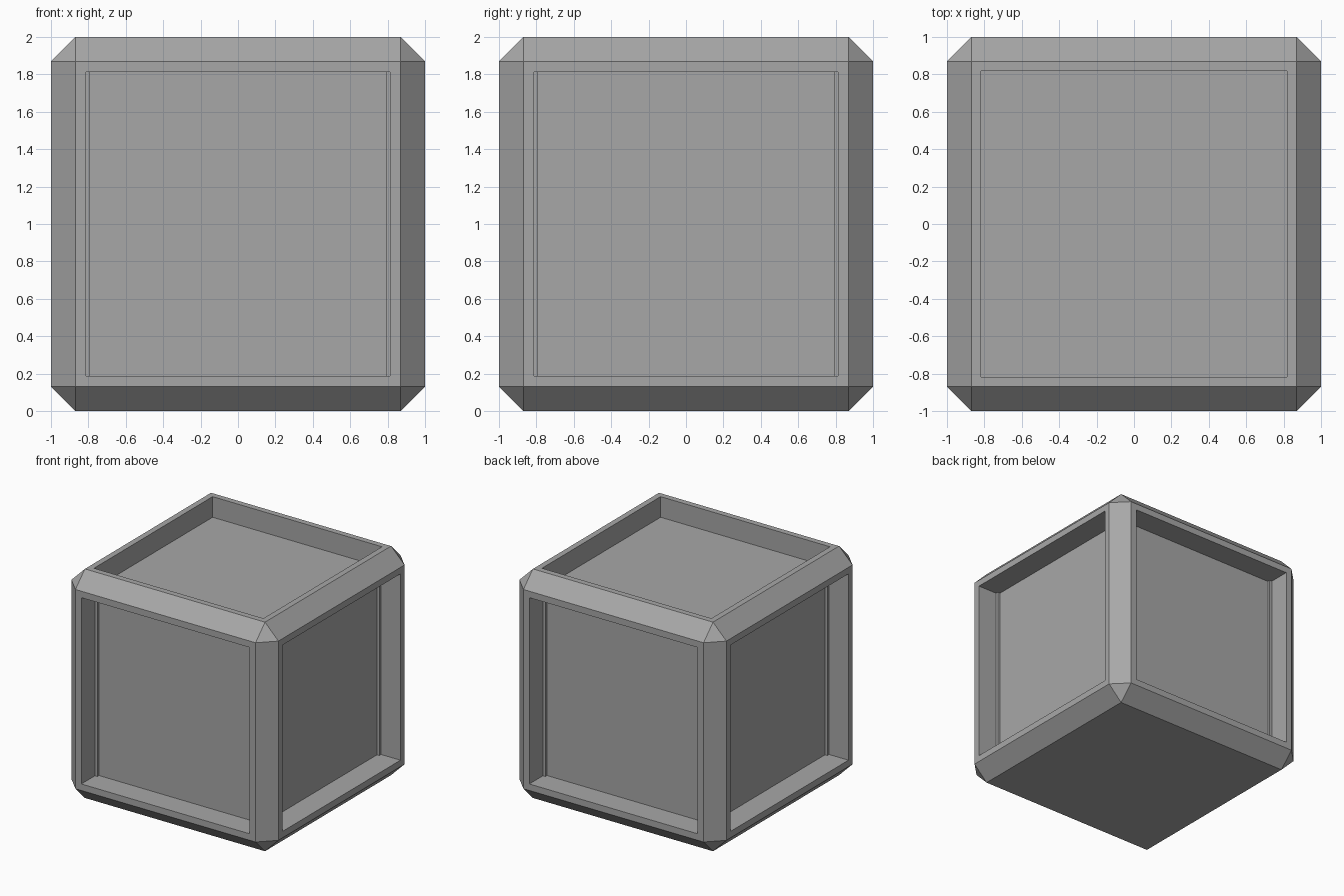
import bpy
import bmesh
from mathutils import Vector

default_cube = bpy.data.objects.get("Cube")
if default_cube:
    bpy.data.objects.remove(default_cube, do_unlink=True)

# One plain grey for the whole block
grey = bpy.data.materials.new("mid_grey")
grey.use_nodes = True
color = (0.39, 0.39, 0.39, 1)
grey.diffuse_color = color
grey.node_tree.nodes["Principled BSDF"].inputs["Base Color"].default_value = color

CHAMFER = 0.13

# Chamfered block standing on the ground
bm = bmesh.new()
bmesh.ops.create_cube(bm, size=2)
bmesh.ops.translate(bm, verts=bm.verts, vec=(0, 0, 1))
bmesh.ops.bevel(bm, geom=bm.edges[:], offset=CHAMFER, offset_type='OFFSET',
                segments=1, profile=0.5, affect='EDGES')
bm.normal_update()


def recess(faces, rim, depth):
    """Leave a flat rim around each face and sink its middle straight in."""
    bmesh.ops.inset_individual(bm, faces=faces, thickness=rim, depth=0)
    caps = bmesh.ops.extrude_discrete_faces(bm, faces=faces)["faces"]
    for cap in caps:
        cap.normal_update()
        bmesh.ops.translate(bm, verts=cap.verts[:], vec=cap.normal * -depth)


# Four side recesses and a shallower top one; the underside stays flat
main_faces = [f for f in bm.faces if max(abs(c) for c in f.normal) > 0.99]
sides = [f for f in main_faces if abs(f.normal.z) < 0.5]
top = [f for f in main_faces if f.normal.z > 0.5]
recess(sides, 0.08, 0.21)
recess(top, 0.073, 0.18)

mesh = bpy.data.meshes.new("recessed_block")
bm.normal_update()
bm.to_mesh(mesh)
bm.free()
mesh.materials.append(grey)
block = bpy.data.objects.new("recessed_block", mesh)
bpy.context.collection.objects.link(block)
